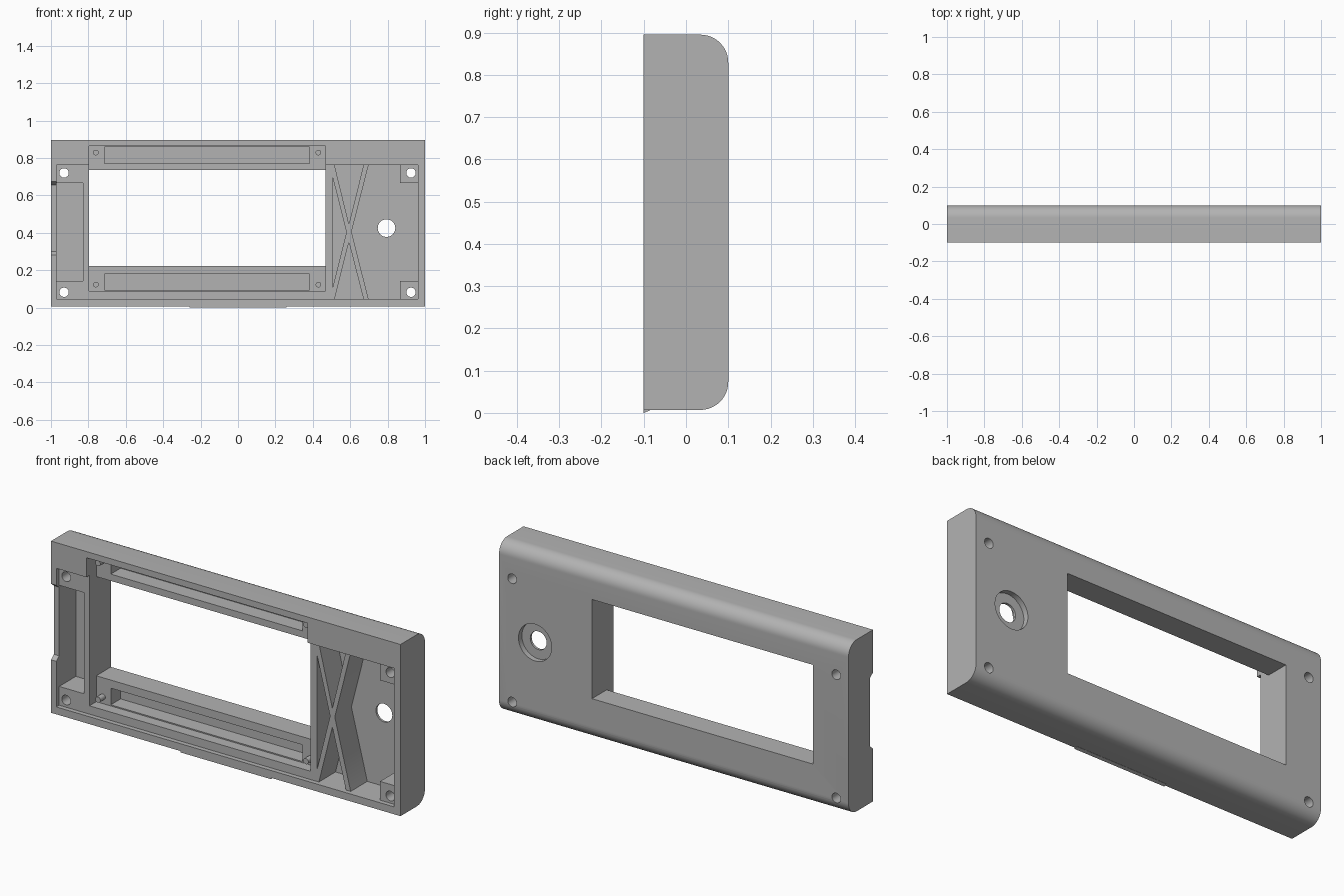
import bpy, bmesh, math
from mathutils import Vector

if "Cube" in bpy.data.objects:
    bpy.data.objects.remove(bpy.data.objects["Cube"])

grey = bpy.data.materials.new("mid grey plastic")
grey.use_nodes = True
grey.diffuse_color = (0.45, 0.45, 0.45, 1)
grey.node_tree.nodes["Principled BSDF"].inputs["Base Color"].default_value = grey.diffuse_color

FRONT, BACK = -0.1, 0.1
LID, LEDGE, FLOOR = -0.076, -0.02, 0.06   # depths of the stepped recesses
OUT = 0.05                                # cutter overshoot


def prism(name, points, offset):
    """Closed solid swept from a 3D outline along an offset vector."""
    bm = bmesh.new()
    face = bm.faces.new([bm.verts.new(p) for p in points])
    side = bmesh.ops.extrude_face_region(bm, geom=[face])
    moved = [v for v in side["geom"] if isinstance(v, bmesh.types.BMVert)]
    bmesh.ops.translate(bm, verts=moved, vec=Vector(offset))
    bmesh.ops.recalc_face_normals(bm, faces=bm.faces)
    mesh = bpy.data.meshes.new(name)
    bm.to_mesh(mesh)
    bm.free()
    ob = bpy.data.objects.new(name, mesh)
    bpy.context.collection.objects.link(ob)
    mesh.materials.append(grey)
    return ob


def plate(name, outline, y0, y1):
    """Outline in x, z swept through the depth."""
    return prism(name, [(x, y0, z) for x, z in outline], (0, y1 - y0, 0))


def rect(x0, x1, z0, z1):
    return [(x0, z0), (x1, z0), (x1, z1), (x0, z1)]


def circle(x, z, r, n=32):
    return [(x + r * math.cos(math.tau * i / n), z + r * math.sin(math.tau * i / n)) for i in range(n)]


def activate(ob):
    bpy.ops.object.select_all(action='DESELECT')
    ob.select_set(True)
    bpy.context.view_layer.objects.active = ob


def cut(target, cutter):
    cutter.hide_render = True
    activate(target)
    mod = target.modifiers.new("cut", 'BOOLEAN')
    mod.operation, mod.solver, mod.object = 'DIFFERENCE', 'EXACT', cutter
    bpy.ops.object.modifier_apply(modifier=mod.name)
    bpy.data.objects.remove(cutter)


def pocket(outline, depth):
    cut(body, plate("cutter", outline, FRONT - OUT, depth))


# Body: flat front, rounded long edges on the back
bottom, top, r = 0.007, 0.895, 0.066
profile = [(FRONT, bottom)]
for zc, start in ((bottom + r, -90), (top - r, 0)):
    for i in range(13):
        a = math.radians(start + 7.5 * i)
        profile.append((BACK - r + r * math.cos(a), zc + r * math.sin(a)))
profile.append((FRONT, top))
body = prism("panel_body", [(-1, y, z) for y, z in profile], (2, 0, 0))

# Shallow lid recess, display ledge and window
x0, x1, z0, z1 = -0.97, 0.963, 0.045, 0.762
pocket(rect(x0, x1, z0, z1), LID)
pocket(rect(-0.797, 0.468, 0.088, 0.863), LEDGE)
pocket(rect(-0.797, 0.468, 0.222, 0.735), BACK + OUT)

# Long relief pockets above and below the window, and the left pocket
for low, high in ((0.094, 0.18), (0.77, 0.858)):
    pocket(rect(-0.714, 0.382, low, high), FLOOR)
pocket(rect(x0, -0.828, 0.142, 0.665), FLOOR)

# Right bay: pockets leaving crossed ribs and two corner bosses
pocket([(0.505, 0.105), (0.58, 0.403), (0.505, 0.7)], FLOOR)
pocket([(0.516, z1), (0.671, z1), (0.593, 0.447)], FLOOR)
pocket([(0.516, z0), (0.671, z0), (0.593, 0.35)], FLOOR)
pocket([(0.698, z0), (0.866, z0), (0.866, 0.142), (x1, 0.142), (x1, 0.665),
        (0.866, 0.665), (0.866, z1), (0.698, z1), (0.607, 0.405)], FLOOR)

# Corner screw holes
for x in (-0.93, 0.925):
    for z in (0.082, 0.72):
        pocket(circle(x, z, 0.025), BACK + OUT)

# Button hole with a counterbore on the back
pocket(circle(0.794, 0.425, 0.047), BACK + OUT)
cut(body, plate("cutter", circle(0.794, 0.425, 0.095, 48), BACK - 0.028, BACK + OUT))

# Cable notch in the left-hand rim, with sloped ends
cut(body, prism("cutter", [(-1.05, FRONT - 0.02, 0.265), (-1.05, LID, 0.3),
                           (-1.05, LID, 0.655), (-1.05, FRONT - 0.02, 0.69)], (0.08, 0, 0)))

# Small pry lip under the front edge
prism("pry_lip", [(-0.26, FRONT, 0), (-0.26, FRONT, 0.012),
                  (-0.26, -0.085, 0.012), (-0.26, -0.085, 0.006)], (0.52, 0, 0))

# Locating pegs on the display ledge
for x in (-0.76, 0.43):
    for z in (0.123, 0.829):
        peg = plate("locating_peg", circle(x, z, 0.015, 24), LEDGE - 0.04, LEDGE + 0.002)
        activate(peg)
        bpy.ops.object.shade_smooth_by_angle(angle=math.radians(35))

activate(body)
bpy.ops.object.shade_smooth_by_angle(angle=math.radians(30))
